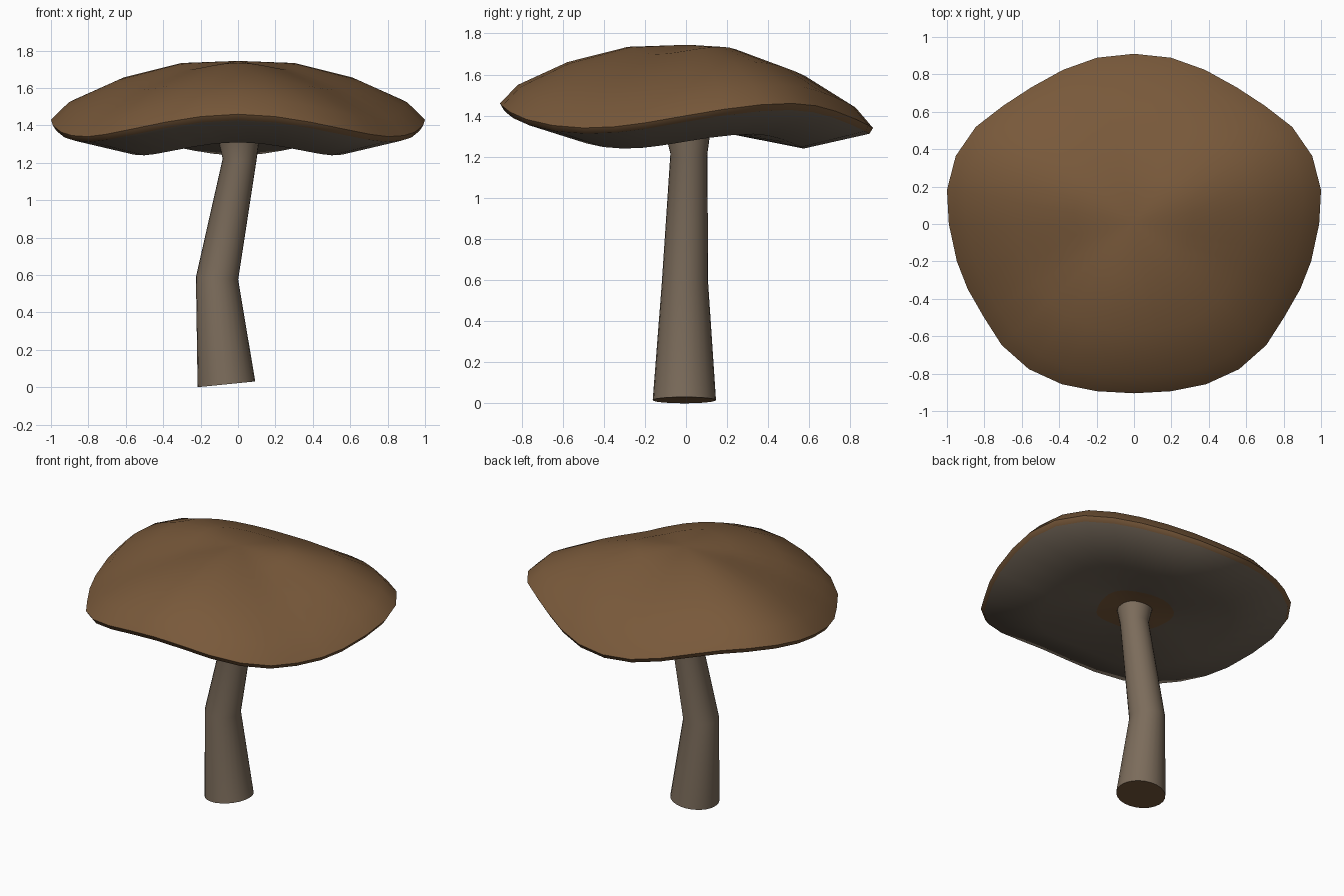
import bpy, bmesh, math

if "Cube" in bpy.data.objects:
    bpy.data.objects.remove(bpy.data.objects["Cube"])


def material(name, rgb):
    m = bpy.data.materials.new(name)
    m.diffuse_color = (*rgb, 1)
    m.use_nodes = True
    m.node_tree.nodes["Principled BSDF"].inputs["Base Color"].default_value = m.diffuse_color
    return m


CAP = material("cap_brown", (0.19, 0.10, 0.043))
UNDER = material("underside_grey_brown", (0.155, 0.122, 0.09))
STEM = material("stem_taupe", (0.20, 0.15, 0.105))


def skin(name, rings, mats, band_mats, start=None, end=None):
    """Bridge rings of points; start/end are (pole point or None for a flat face, material)."""
    bm = bmesh.new()
    vr = [[bm.verts.new(p) for p in ring] for ring in rings]
    n = len(rings[0])
    for a, b, mi in zip(vr, vr[1:], band_mats):
        for i in range(n):
            j = (i + 1) % n
            bm.faces.new((a[i], a[j], b[j], b[i])).material_index = mi
    for ring, cap in ((vr[0], start), (vr[-1], end)):
        if cap is None:
            continue
        pole, mi = cap
        if pole is None:
            bm.faces.new(ring).material_index = mi
        else:
            v = bm.verts.new(pole)
            for i in range(n):
                bm.faces.new((ring[i], ring[(i + 1) % n], v)).material_index = mi
    bmesh.ops.recalc_face_normals(bm, faces=bm.faces)
    me = bpy.data.meshes.new(name)
    bm.to_mesh(me)
    bm.free()
    ob = bpy.data.objects.new(name, me)
    bpy.context.collection.objects.link(ob)
    for m in mats:
        me.materials.append(m)
    bpy.ops.object.select_all(action='DESELECT')
    ob.select_set(True)
    bpy.context.view_layer.objects.active = ob
    bpy.ops.object.shade_smooth_by_angle(angle=math.radians(55))
    return ob


# Cap outline seen from above: right half from front to back, mirrored to the left
half = [(0, -.905), (.198, -.894), (.385, -.857), (.562, -.776), (.707, -.648),
        (.803, -.498), (.889, -.348), (.947, -.20), (.99, 0), (1, .182),
        (.953, .364), (.846, .519), (.70, .632), (.55, .73), (.38, .824),
        (.198, .889), (0, .91)]
outline = half + [(-x, y) for x, y in half[-2:0:-1]]
CY = 0.01


def cap_ring(f, z, wave):
    """Outline scaled by f, with a three-lobed wave in height."""
    return [(x * f, CY + (y - CY) * f, z + wave * math.sin(3 * math.atan2(y, x)))
            for x, y in outline]


# Cap: dome, rolled rim, hollow underside, brown disc round the stem
cap_profile = [(.32, 1.717, .018), (.64, 1.625, .036), (.905, 1.495, .055),
               (1.0, 1.40, .06), (.98, 1.37, .058),
               (.625, 1.275, .035), (.25, 1.315, .008)]
skin("cap", [cap_ring(*p) for p in cap_profile], [CAP, UNDER],
     [0, 0, 0, 0, 1, 1], start=((0, CY, 1.745), 0), end=((0, CY, 1.315), 0))


# Stem: bent, tapered tube with a flared top and tilted base
def stem_ring(cx, cy, cz, r, tilt, n=24):
    pts = []
    for i in range(n):
        a = 2 * math.pi * i / n
        dx = r * math.cos(a)
        pts.append((cx + dx, cy + r * math.sin(a), cz + tilt * dx))
    return pts


stem = [(-.062, -.008, .016, .154, .1), (-.112, -.005, .583, .113, -.06),
        (.008, .014, 1.215, .09, -.08), (.003, .008, 1.33, .112, 0)]
skin("stem", [stem_ring(*s) for s in stem], [STEM, CAP], [0, 0, 0],
     start=(None, 1), end=(None, 0))
